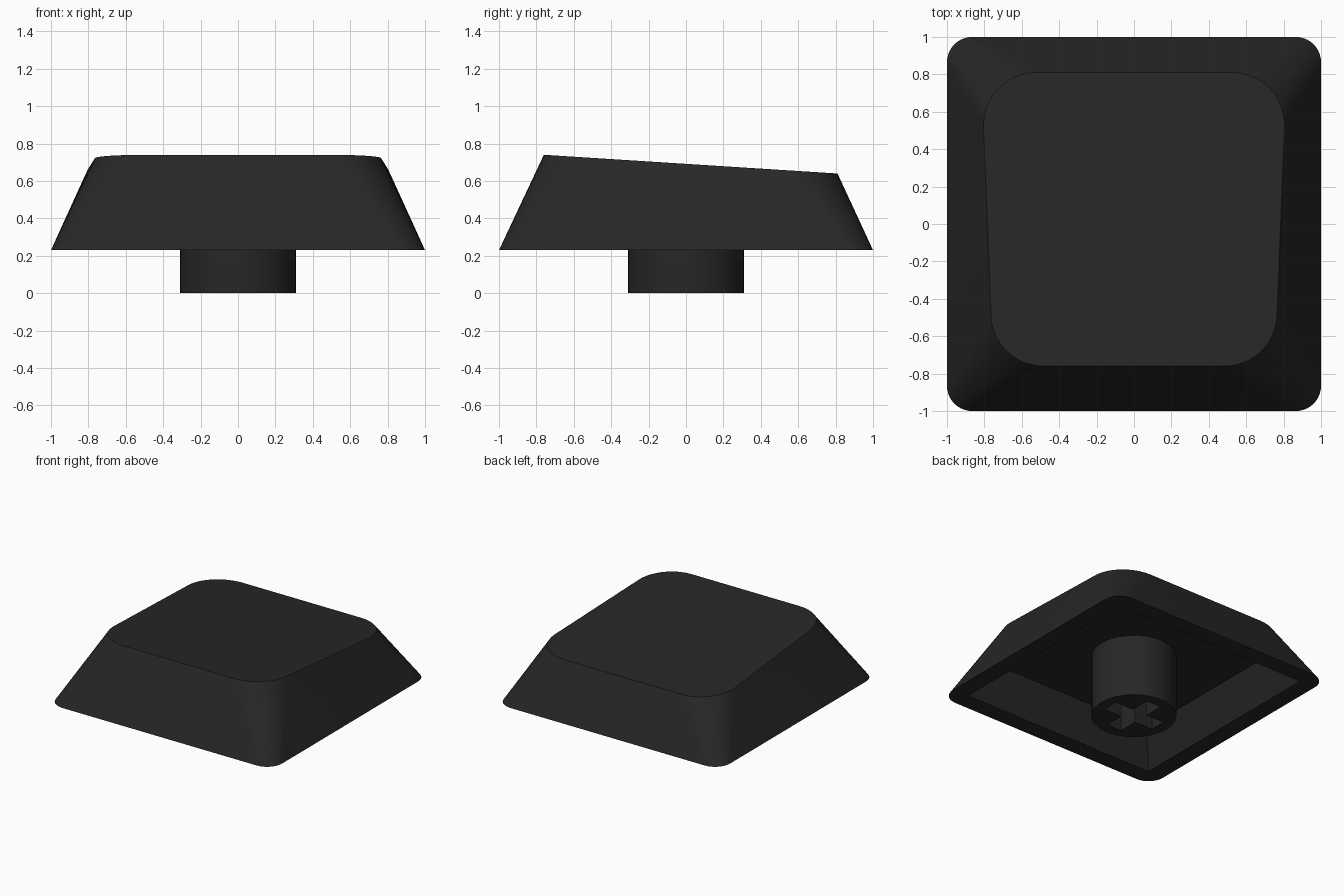
import bpy, bmesh, math

if "Cube" in bpy.data.objects:
    bpy.data.objects.remove(bpy.data.objects["Cube"])

SEG = 10            # segments per rounded corner
BASE_Z, CEIL_Z = 0.23, 0.50

black = bpy.data.materials.new("charcoal_plastic")
black.diffuse_color = (0.02, 0.02, 0.02, 1)
black.use_nodes = True
black.node_tree.nodes["Principled BSDF"].inputs["Base Color"].default_value = black.diffuse_color


def finish(name, bm, smooth):
    bmesh.ops.recalc_face_normals(bm, faces=bm.faces)
    mesh = bpy.data.meshes.new(name)
    bm.to_mesh(mesh)
    bm.free()
    mesh.materials.append(black)
    obj = bpy.data.objects.new(name, mesh)
    bpy.context.collection.objects.link(obj)
    if smooth:
        shade(obj)
    return obj


def shade(obj):
    bpy.ops.object.select_all(action='DESELECT')
    obj.select_set(True)
    bpy.context.view_layer.objects.active = obj
    bpy.ops.object.shade_smooth_by_angle(angle=math.radians(30))


def rounded(front_w, back_w, y0, y1, r, height):
    """Rounded trapezoid outline; height gives z from y."""
    corners = [(back_w, y1, 0), (-back_w, y1, 90),
               (-front_w, y0, 180), (front_w, y0, 270)]
    pts = []
    for x, y, start in corners:
        cx, cy = x - math.copysign(r, x), y - math.copysign(r, y)
        for i in range(SEG + 1):
            a = math.radians(start + 90 * i / SEG)
            px, py = cx + r * math.cos(a), cy + r * math.sin(a)
            pts.append((px, py, height(py)))
    return pts


def loft(name, outlines, smooth):
    """Skin successive outlines and cap the last one."""
    bm = bmesh.new()
    rings = [[bm.verts.new(p) for p in o] for o in outlines]
    n = len(rings[0])
    for a, b in zip(rings, rings[1:]):
        for i in range(n):
            j = (i + 1) % n
            bm.faces.new((a[i], a[j], b[j], b[i]))
    bm.faces.new(rings[-1])
    return bm if name is None else finish(name, bm, smooth)


def at(z):
    return lambda y: z


def slope(y):
    return 0.74 - 0.10 * (y + 0.76) / 1.57


base = rounded(1, 1, -1, 1, 0.135, at(BASE_Z))
top = rounded(0.765, 0.805, -0.76, 0.81, 0.28, slope)
rim = rounded(0.86, 0.86, -0.86, 0.86, 0.004, at(BASE_Z))
ceiling = rounded(0.74, 0.74, -0.74, 0.74, 0.004, at(CEIL_Z))

# Outer walls with sloping top
loft("cap_shell", [base, top], True)

# Flat bottom rim and hollow underside; normals must face down and inward
cavity = loft("cap_cavity", [base, rim, ceiling], False)
if max(cavity.data.polygons, key=lambda p: p.area).normal.z > 0:
    cavity.data.flip_normals()

# Round mounting post
bm = bmesh.new()
bmesh.ops.create_cone(bm, cap_ends=True, segments=48, radius1=0.31,
                      radius2=0.31, depth=CEIL_Z + 0.01)
bmesh.ops.translate(bm, verts=bm.verts, vec=(0, 0, (CEIL_Z + 0.01) / 2))
post = finish("mounting_post", bm, False)

# Cross-shaped socket cut into the post
L, W = 0.225, 0.065
quarter = [(L, -W), (L, W), (W, W)]
cross = []
for k in range(4):
    c, s = round(math.cos(k * math.pi / 2)), round(math.sin(k * math.pi / 2))
    cross += [(x * c - y * s, x * s + y * c) for x, y in quarter]
bm = loft(None, [[(x, y, z) for x, y in cross] for z in (-0.1, 0.4)], False)
bm.verts.ensure_lookup_table()
bm.faces.new(bm.verts[:12][::-1])
cutter = finish("socket_cutter", bm, False)
cutter.hide_render = True

cut = post.modifiers.new("socket", 'BOOLEAN')
cut.operation = 'DIFFERENCE'
cut.solver = 'EXACT'
cut.object = cutter
bpy.context.view_layer.objects.active = post
bpy.ops.object.modifier_apply(modifier=cut.name)
bpy.data.objects.remove(cutter)
shade(post)
